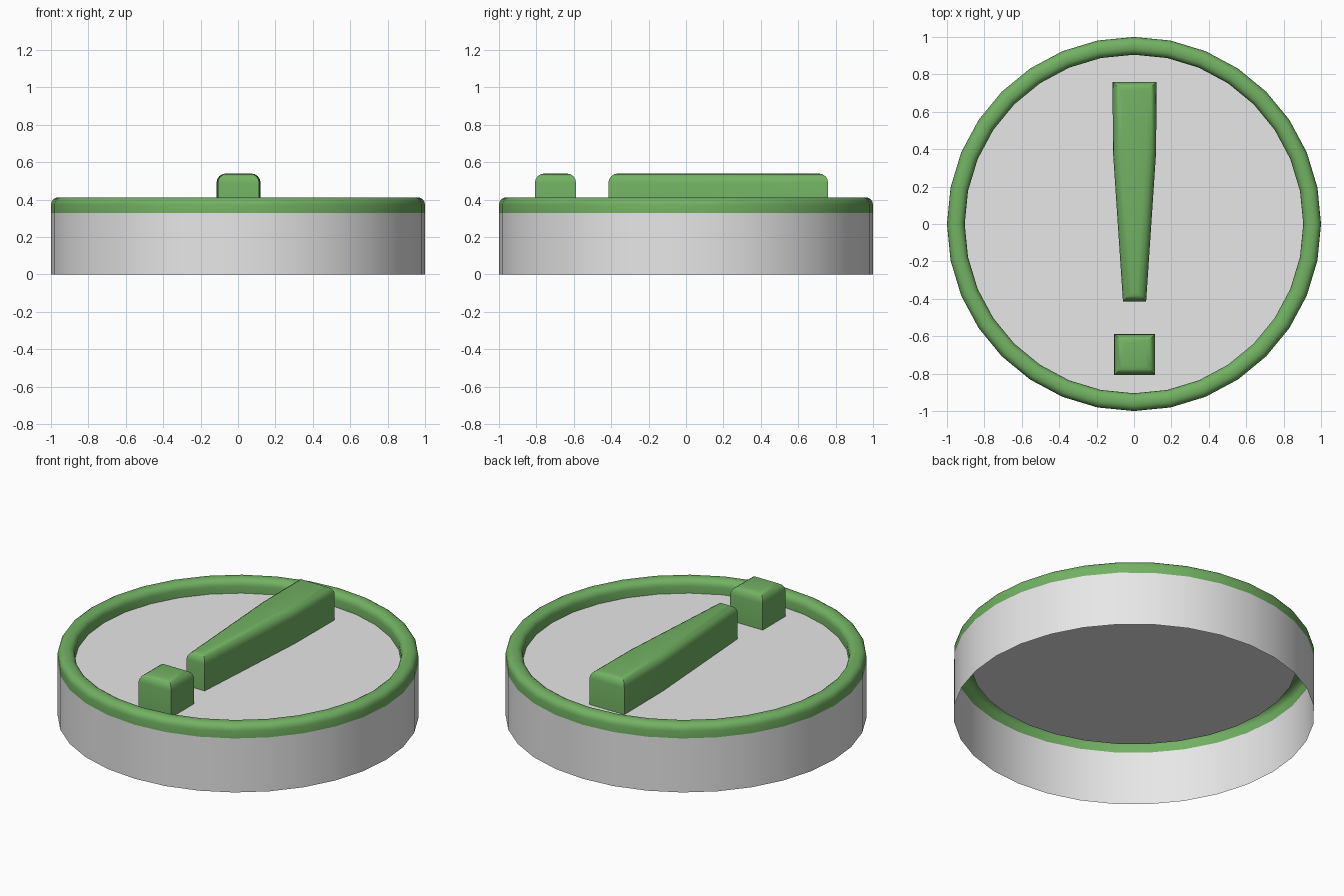
import bpy, bmesh, math
from mathutils import Vector

if "Cube" in bpy.data.objects:
    bpy.data.objects.remove(bpy.data.objects["Cube"])


def material(name, rgb):
    m = bpy.data.materials.new(name)
    m.diffuse_color = (*rgb, 1)
    m.use_nodes = True
    m.node_tree.nodes["Principled BSDF"].inputs["Base Color"].default_value = m.diffuse_color
    return m


GREY = material("light grey", (0.8, 0.8, 0.8))
GREEN = material("leaf green", (0.17, 0.44, 0.125))
SIDES, FLOOR_Z, RIM_Z, MARK_Z = 32, 0.33, 0.413, 0.54


def finish(bm, name, mat, flip=None):
    if flip is None:
        bmesh.ops.recalc_face_normals(bm, faces=bm.faces)
    mesh = bpy.data.meshes.new(name)
    bm.to_mesh(mesh)
    bm.free()
    mesh.materials.append(mat)
    ob = bpy.data.objects.new(name, mesh)
    bpy.context.collection.objects.link(ob)
    bpy.ops.object.select_all(action='DESELECT')
    ob.select_set(True)
    bpy.context.view_layer.objects.active = ob
    bpy.ops.object.shade_smooth_by_angle(angle=math.radians(40))
    return ob


def bridge(bm, loops):
    # loops run anticlockwise; going up or inward gives outward normals
    rings = [[bm.verts.new(p) for p in loop] for loop in loops]
    for a, b in zip(rings, rings[1:]):
        for i in range(len(a)):
            j = (i + 1) % len(a)
            bm.faces.new((a[i], a[j], b[j], b[i]))
    return rings


def circle(r, z):
    return [(r * math.cos(math.tau * i / SIDES), r * math.sin(math.tau * i / SIDES), z)
            for i in range(SIDES)]


def lathe(name, profile, mat):
    bm = bmesh.new()
    bridge(bm, [circle(r, z) for r, z in profile])
    return finish(bm, name, mat, flip=False)


def inset(points, d):
    # move every edge of an anticlockwise outline inward by d
    out = []
    for i, p in enumerate(points):
        e1 = (p - points[i - 1]).normalized()
        e2 = (points[(i + 1) % len(points)] - p).normalized()
        n1, n2 = Vector((-e1.y, e1.x)), Vector((-e2.y, e2.x))
        out.append(p + (n1 + n2) * d / (1 + n1.dot(n2)))
    return out


def raised_block(name, outline, radius=0.05, steps=4):
    # straight sides with a rounded top edge, open underneath
    pts = [Vector(p) for p in outline]
    levels = [(0, FLOOR_Z)]
    for k in range(steps + 1):
        a = math.pi / 2 * k / steps
        levels.append((radius * (1 - math.cos(a)), MARK_Z - radius + radius * math.sin(a)))
    bm = bmesh.new()
    rings = bridge(bm, [[(p.x, p.y, z) for p in inset(pts, d)] for d, z in levels])
    bm.faces.new(rings[-1])
    return finish(bm, name, GREEN, flip=False)


# Open-bottomed side wall
lathe("side_wall", [(1, 0), (1, FLOOR_Z)], GREY)

# Hollow rounded rim
outer, inner, rad = 1.0, 0.905, 0.04
profile = [(outer, FLOOR_Z)]
arc = [(rad * (1 - math.cos(a)), RIM_Z - rad + rad * math.sin(a))
       for a in (math.pi / 2 * k / 4 for k in range(5))]
profile += [(outer - d, z) for d, z in arc]
profile += [(inner + d, z) for d, z in reversed(arc)]
profile.append((inner, FLOOR_Z))
lathe("rim", profile, GREEN)

# Recessed top plate
bm = bmesh.new()
bm.faces.new([bm.verts.new(p) for p in circle(inner, FLOOR_Z)])
finish(bm, "top_plate", GREY, flip=False)

# Raised tapered bar and square block
cx = 0.003
right = [(0.062, -0.415), (0.115, 0.38), (0.118, 0.76)]
raised_block("tapered_bar", [(cx + x, y) for x, y in right] + [(cx - x, y) for x, y in reversed(right)])
h, cy = 0.11, -0.698
raised_block("square_block", [(cx - h, cy - h), (cx + h, cy - h), (cx + h, cy + h), (cx - h, cy + h)])
